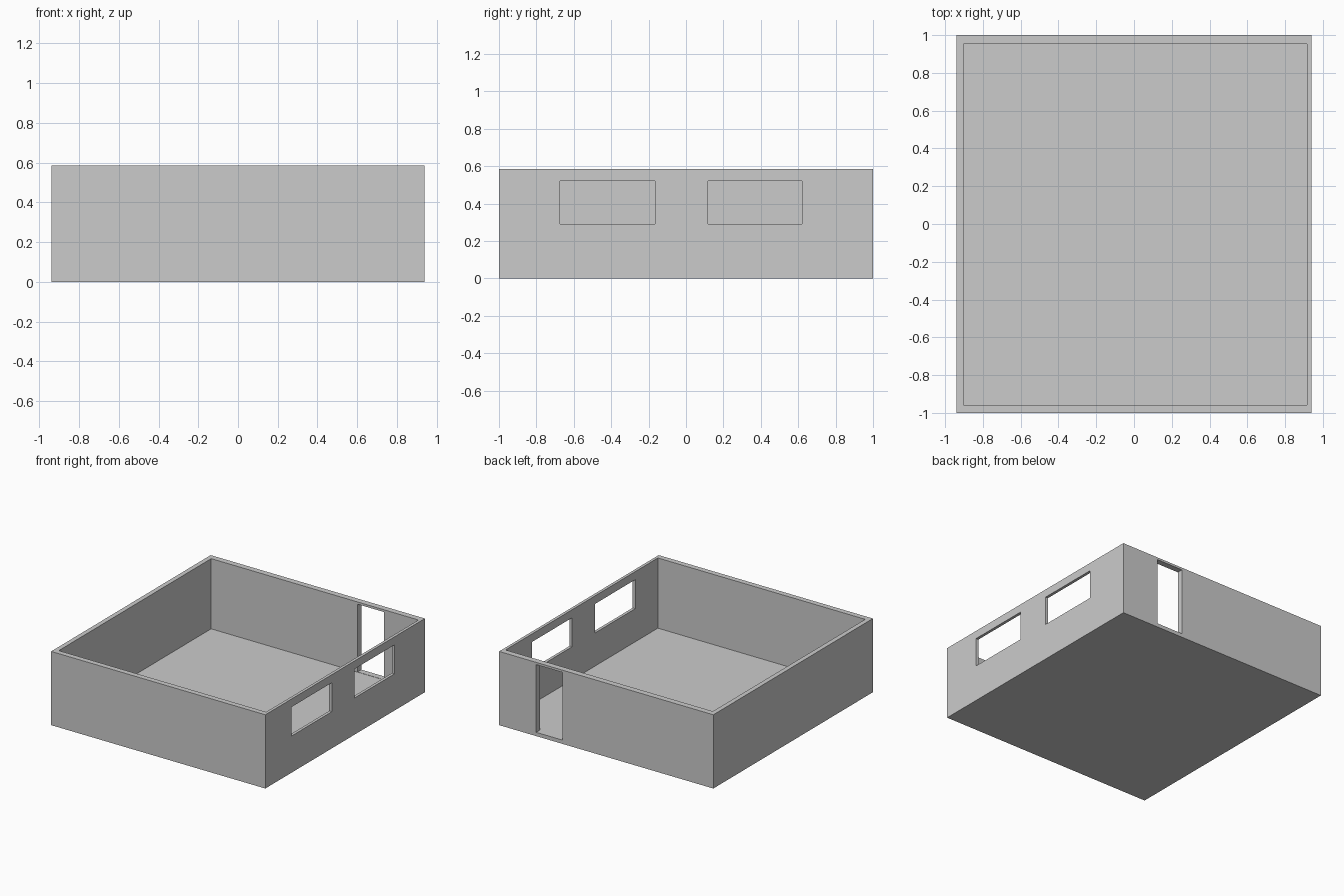
import bpy
from mathutils import Vector

if "Cube" in bpy.data.objects:
    bpy.data.objects.remove(bpy.data.objects["Cube"])


def box(name, lo, hi):
    lo, hi = Vector(lo), Vector(hi)
    bpy.ops.mesh.primitive_cube_add(size=1, location=(lo + hi) / 2)
    ob = bpy.context.object
    ob.name = name
    ob.scale = hi - lo
    bpy.ops.object.transform_apply(location=True, rotation=False, scale=True)
    return ob


def cut(target, name, lo, hi):
    cutter = box(name, lo, hi)
    cutter.hide_render = True
    mod = target.modifiers.new(name, 'BOOLEAN')
    mod.operation = 'DIFFERENCE'
    mod.solver = 'EXACT'
    mod.object = cutter
    bpy.context.view_layer.objects.active = target
    bpy.ops.object.modifier_apply(modifier=mod.name)
    bpy.data.objects.remove(cutter, do_unlink=True)


# Room shell: floor slab and four walls, open at the top
room = box("room_shell", (-0.94, -1, 0), (0.94, 1, 0.585))
cut(room, "interior", (-0.903, -0.957, 0.028), (0.917, 0.953, 0.8))

# Two windows in the right wall
for y0, y1 in ((-0.674, -0.166), (0.118, 0.62)):
    cut(room, "window_opening", (0.85, y0, 0.291), (1.0, y1, 0.521))

# Doorway in the back wall
cut(room, "door_opening", (0.382, 0.9, 0.03), (0.615, 1.1, 0.567))
